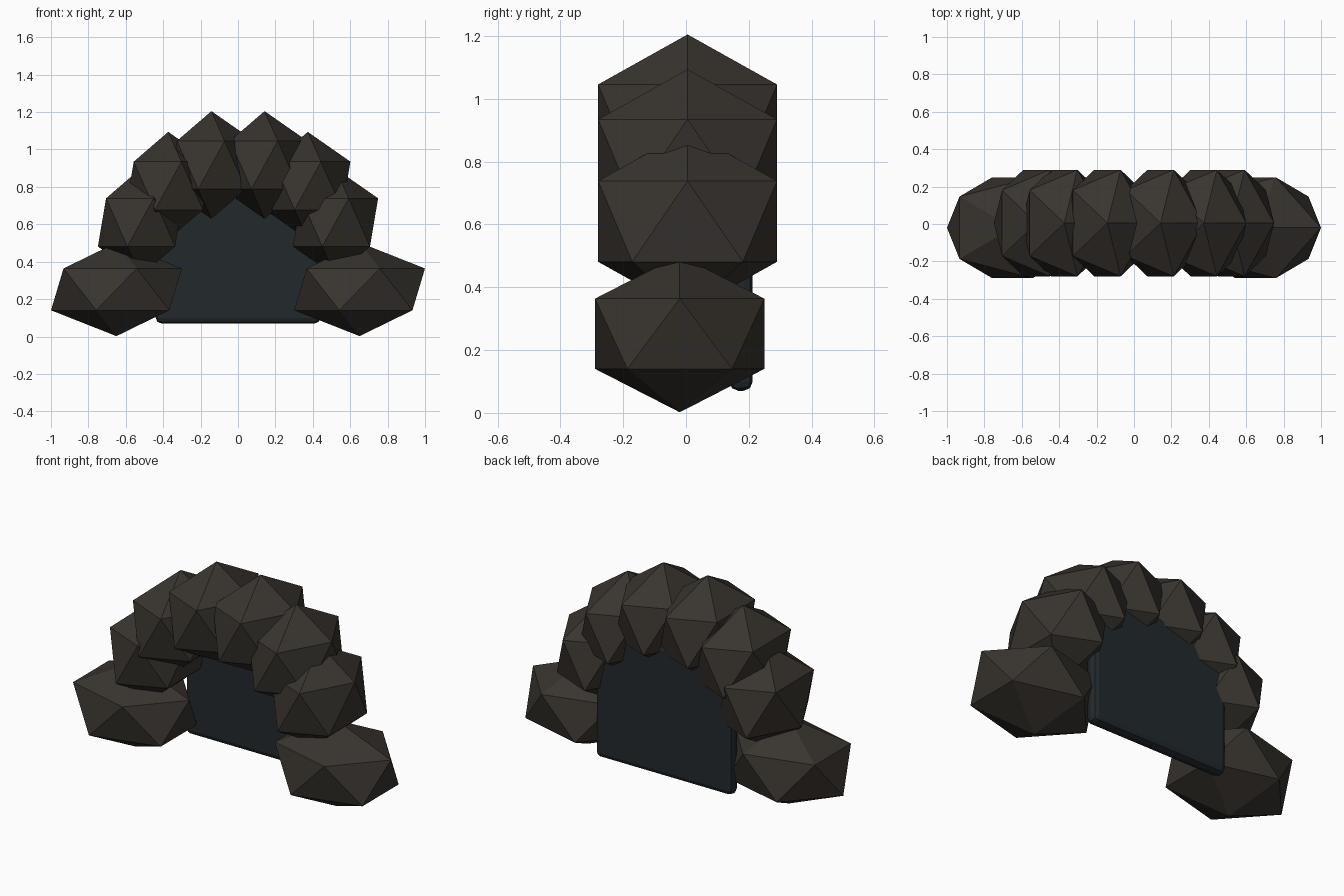
import bpy

if "Cube" in bpy.data.objects:
    bpy.data.objects.remove(bpy.data.objects["Cube"])


def material(name, rgb):
    m = bpy.data.materials.new(name)
    m.diffuse_color = (*rgb, 1)
    m.use_nodes = True
    m.node_tree.nodes["Principled BSDF"].inputs["Base Color"].default_value = m.diffuse_color
    return m


ROCK = material("dark_rock", (0.040, 0.034, 0.028))
SLAB = material("dark_interior", (0.016, 0.022, 0.025))


def rock(name, loc, radii):
    # flat-faced 20-sided boulder, stretched per axis
    bpy.ops.mesh.primitive_ico_sphere_add(subdivisions=1, radius=1, location=loc)
    ob = bpy.context.object
    ob.name = name
    ob.scale = radii
    bpy.ops.object.transform_apply(location=False, rotation=False, scale=True)
    ob.data.materials.append(ROCK)
    return ob


# boulders on both sides; all keep the same orientation
ARCH = [("crown", 0.142, 0.917), ("shoulder", 0.373, 0.806), ("flank", 0.521, 0.61)]
for side, s in (("left", -1), ("right", 1)):
    rock(f"base_rock_{side}", (s * 0.65, -0.02, 0.252), (0.391, 0.317, 0.25))
    for part, x, z in ARCH:
        rock(f"{part}_rock_{side}", (s * x, 0.005, z), (0.255, 0.335, 0.288))

# dark slab closing the back of the arch
bpy.ops.mesh.primitive_cube_add(size=1, location=(0, 0.175, 0.4525))
slab = bpy.context.object
slab.name = "cave_back_slab"
slab.scale = (0.88, 0.075, 0.765)
bpy.ops.object.transform_apply(location=False, rotation=False, scale=True)
slab.data.materials.append(SLAB)
bevel = slab.modifiers.new("rounded_edges", "BEVEL")
bevel.width = 0.03
bevel.segments = 2
